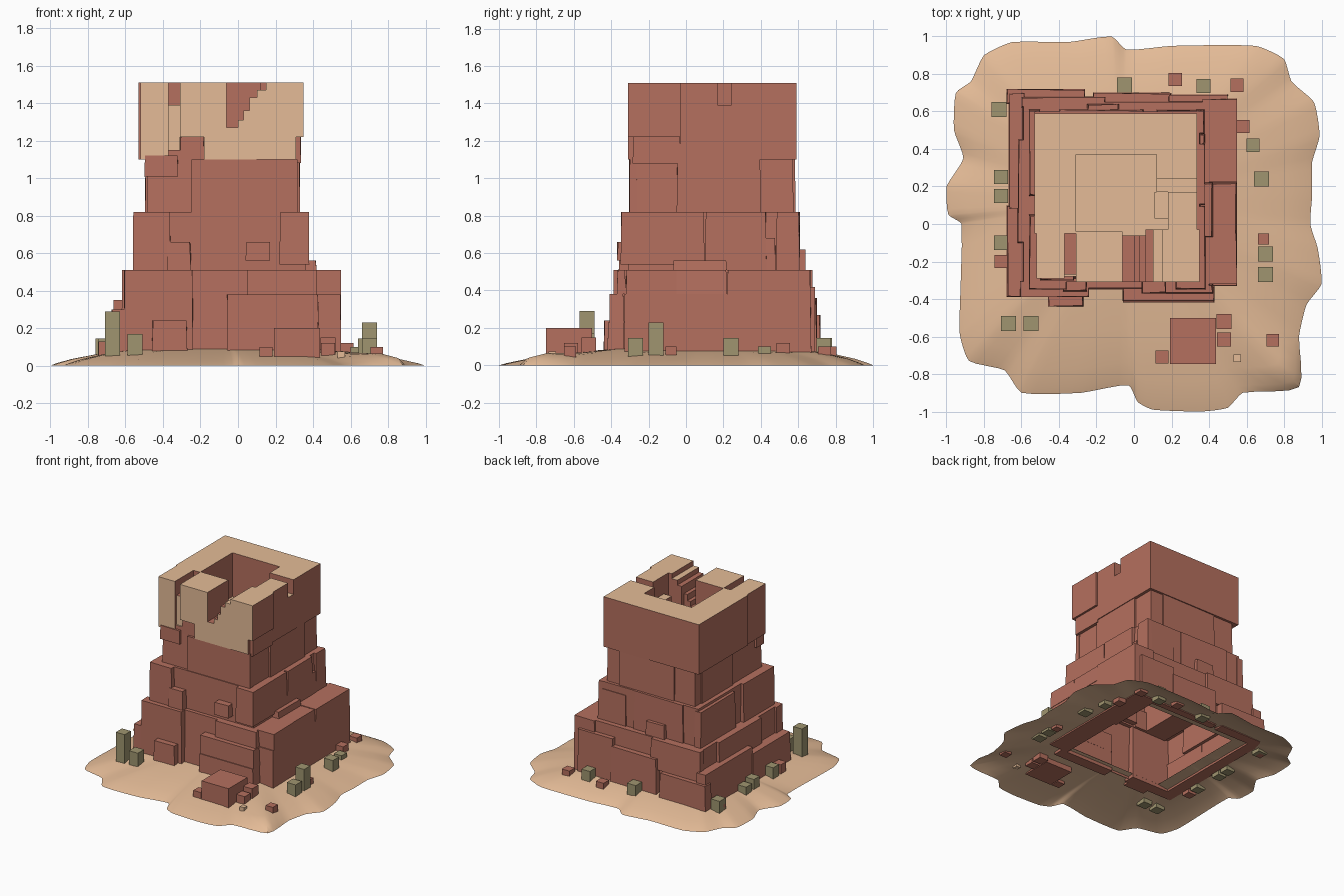
import bpy, bmesh, math, random
from mathutils import Vector
random.seed(4)


def material(name, rgb):
    m = bpy.data.materials.new(name)
    m.diffuse_color = (*rgb, 1)
    return m


RED = material("red_rock", (0.46, 0.16, 0.113))
SAND = material("sand", (0.78, 0.50, 0.31))
OLIVE = material("olive_plant", (0.35, 0.30, 0.16))


def finish(name, bm, mats, smooth=None):
    bmesh.ops.recalc_face_normals(bm, faces=bm.faces[:])
    me = bpy.data.meshes.new(name)
    bm.to_mesh(me)
    bm.free()
    ob = bpy.data.objects.new(name, me)
    bpy.context.collection.objects.link(ob)
    for m in mats:
        me.materials.append(m)
    if smooth:
        bpy.context.view_layer.objects.active = ob
        ob.select_set(True)
        bpy.ops.object.shade_smooth_by_angle(angle=math.radians(smooth))
        ob.select_set(False)
    return ob


def add_block(bm, x0, x1, y0, y1, z0, z1, wobble=0.0):
    """Box from its bounds; the upper corners may lean inward a little."""
    cx, cy = (x0 + x1) / 2, (y0 + y1) / 2
    rings = []
    for z, w in ((z0, 0), (z1, wobble)):
        ring = []
        for x, y in ((x0, y0), (x1, y0), (x1, y1), (x0, y1)):
            dx, dy = random.uniform(0, w), random.uniform(0, w)
            ring.append(bm.verts.new((x + (dx if x < cx else -dx),
                                      y + (dy if y < cy else -dy), z)))
        rings.append(ring)
    lo, hi = rings
    bm.faces.new(lo[::-1])
    bm.faces.new(hi)
    for i in range(4):
        j = (i + 1) % 4
        bm.faces.new((lo[i], lo[j], hi[j], hi[i]))


def blocks(name, rows, mats, wobble=0.0, sandy=None):
    """Several boxes in one part; sandy(face) picks the faces in sand."""
    bm = bmesh.new()
    for r in rows:
        add_block(bm, *r, wobble)
    ob = finish(name, bm, mats)
    if sandy:
        for p in ob.data.polygons:
            p.material_index = int(sandy(p))
    return ob


# Sand apron: a wavy outline lofted inward to a hole under the tower
outline = [(-.12, 1), (-.04, .93), (.2, .95), (.65, .95), (.8, .88), (.84, .76),
           (.96, .65), (.99, .47), (.95, .33), (.95, .15), (.94, 0), (.98, -.13),
           (1, -.32), (.92, -.43), (.88, -.6), (.88, -.87), (.58, -.9), (.5, -.98),
           (.36, -1), (.1, -.99), (.02, -.95), (-.03, -.86), (-.28, -.9),
           (-.6, -.9), (-.69, -.78), (-.88, -.73), (-.93, -.58), (-.92, 0),
           (-.99, .05), (-1, .2), (-.91, .35), (-.96, .5), (-.95, .7),
           (-.87, .76), (-.8, .9), (-.65, .97), (-.35, .97)]


def catmull(pts, n=4):
    P = [Vector(p) for p in pts]
    out = []
    for i in range(len(P)):
        a, b, c, d = (P[(i + k) % len(P)] for k in (-1, 0, 1, 2))
        ta = (c - a).normalized() * (c - b).length * .5
        tb = (d - b).normalized() * (c - b).length * .5
        for k in range(n):
            t = k / n
            out.append(b * (2*t**3 - 3*t**2 + 1) + c * (3*t**2 - 2*t**3)
                       + ta * (t**3 - 2*t**2 + t) + tb * (t**3 - t**2))
    return out


bm = bmesh.new()
center = Vector((-.06, .13))
rings = []
for t, z in ((0, 0), (.06, .012), (.22, .035), (.55, .068), (1, .095)):
    ring = []
    for p in catmull(outline):
        d = p - center
        q = center + d * (.43 / max(abs(d.x), abs(d.y)))
        v = p.lerp(q, t)
        v.x, v.y = max(-1, min(1, v.x)), max(-1, min(1, v.y))
        corner = .03 * max(0, 1 - (p - Vector((.88, -.87))).length / .25) * (.06 <= t < .5)
        ring.append(bm.verts.new((v.x, v.y, z + corner)))
    rings.append(ring)
for a, b in zip(rings, rings[1:]):
    for i in range(len(a)):
        j = (i + 1) % len(a)
        bm.faces.new((a[i], a[j], b[j], b[i]))
finish("sand_apron", bm, [SAND], 40)

# Stepped hollow tower core, open below, with a sandy floor in its crown
bm = bmesh.new()
tiers = [(-.60, .42, -.35, .66, .07), (-.59, .40, -.34, .65, .51),
         (-.53, .36, -.31, .60, .51), (-.53, .35, -.31, .60, .82),
         (-.485, .315, -.29, .575, .82), (-.48, .31, -.28, .57, 1.15)]
rings = [[bm.verts.new((x, y, z)) for x, y in ((a, c), (b, c), (b, d), (a, d))]
         for a, b, c, d, z in tiers]
for lo, hi in zip(rings, rings[1:]):
    for i in range(4):
        j = (i + 1) % 4
        bm.faces.new((lo[i], lo[j], hi[j], hi[i]))
bm.faces.new(rings[-1]).material_index = 1
finish("tower_core", bm, [RED, SAND])

# Lowest tier: benches and buttresses around the base
G = .065
blocks("base_blocks", [
    (-.61, -.24, -.39, -.30, G, .51), (-.46, -.27, -.44, -.37, G, .24),
    (-.06, .43, -.42, -.33, G, .23), (-.06, .43, -.41, -.33, .23, .38),
    (.05, .42, -.37, -.32, .38, .51), (.38, .55, -.33, .25, G, .38),
    (.36, .55, -.32, -.05, .38, .51), (.36, .55, .22, .67, G, .51),
    (.36, .55, -.07, .22, .38, .51), (.34, .42, -.07, .22, .51, .56),
    (-.68, -.58, -.39, .10, G, .30), (-.67, -.58, .08, .70, G, .35),
    (-.62, -.56, -.10, .45, .30, .51), (-.68, -.26, .64, .72, G, .27),
    (-.22, .20, .64, .70, G, .36), (-.60, -.15, .62, .68, .27, .51),
    (.18, .50, .64, .69, G, .42)], [RED], .008)

# Second tier: corner blocks and stubs
blocks("middle_blocks", [
    (-.56, -.36, -.35, .05, .50, .82), (.22, .38, -.35, .10, .54, .82),
    (-.38, -.25, -.36, -.28, .50, .66), (.04, .17, -.37, -.28, .56, .66),
    (.33, .38, .10, .43, .50, .82), (.33, .375, .48, .61, .50, .82),
    (.33, .378, .42, .48, .50, .68), (-.56, -.50, .15, .61, .50, .80),
    (-.40, .05, .57, .61, .50, .82), (.12, .37, .57, .61, .50, .76),
    (-.25, -.08, .57, .64, .50, .62)], [RED], .008)

# Third tier: thin slabs that break up the neck
blocks("neck_blocks", [
    (-.25, .32, -.305, -.26, .52, 1.10), (-.50, -.32, -.30, -.20, 1.01, 1.12),
    (.28, .33, -.05, .40, .82, 1.10), (-.495, -.45, .10, .50, .82, 1.12),
    (-.30, .20, .54, .585, .82, 1.12), (-.31, -.18, -.285, -.06, 1.10, 1.22),
    (.28, .335, -.285, -.03, 1.08, 1.22)], [RED], .005)

# Crown: broken rim, sandy on top with red walls
blocks("crown_rim", [
    (-.53, .335, .37, .59, 1.10, 1.51), (-.53, -.31, -.05, .37, 1.10, 1.51),
    (.12, .335, .24, .37, 1.10, 1.51), (.12, .335, .17, .24, 1.10, 1.39),
    (.18, .335, -.03, .17, 1.10, 1.51), (.11, .18, .03, .17, 1.10, 1.36)],
    [RED, SAND], 0, lambda p: p.normal.z > .7)
# Crown front: sandy outside, red inside the stepped crack
blocks("crown_front", [
    (-.52, -.37, -.29, -.05, 1.10, 1.51), (-.37, -.31, -.27, -.05, 1.10, 1.39),
    (-.31, -.18, -.31, -.04, 1.22, 1.51), (-.18, -.06, -.31, -.04, 1.10, 1.51),
    (-.06, 0, -.31, -.06, 1.10, 1.27), (0, .03, -.31, -.06, 1.10, 1.31),
    (.03, .06, -.31, -.06, 1.10, 1.36), (.06, .10, -.31, -.03, 1.10, 1.43),
    (.10, .15, -.31, -.03, 1.10, 1.47), (.15, .31, -.31, -.03, 1.10, 1.51),
    (.31, .35, -.31, -.03, 1.22, 1.51)], [RED, SAND], 0,
    lambda p: p.normal.y < -.7 or (p.normal.z > .7 and p.center.z > 1.45))


# Rubble and plants: x, y, width, height
def scatter(name, items, mat):
    blocks(name, [(x - w / 2, x + w / 2, y - w / 2, y + w / 2, .035, h)
                  for x, y, w, h in items], [mat])


scatter("fallen_rocks", [
    (.315, -.625, .245, .20), (.48, -.52, .08, .15), (.48, -.615, .075, .12),
    (.15, -.71, .07, .10), (.74, -.62, .065, .10), (-.71, -.20, .07, .13),
    (.58, .52, .07, .12), (.22, .77, .07, .10), (.55, .74, .07, .10),
    (.69, -.08, .06, .10), (-.735, .60, .05, .10)], RED)
scatter("plants", [
    (-.67, -.53, .08, .29), (-.55, -.53, .08, .17), (-.72, .61, .08, .145),
    (-.71, .25, .075, .12), (-.71, .15, .075, .145), (-.71, -.10, .075, .145),
    (.635, .42, .07, .10), (.68, .24, .08, .145), (.70, -.16, .08, .23),
    (.70, -.27, .08, .145), (-.05, .74, .08, .145), (.37, .735, .075, .145)], OLIVE)
scatter("sand_pebble", [(.55, -.715, .04, .075)], SAND)
